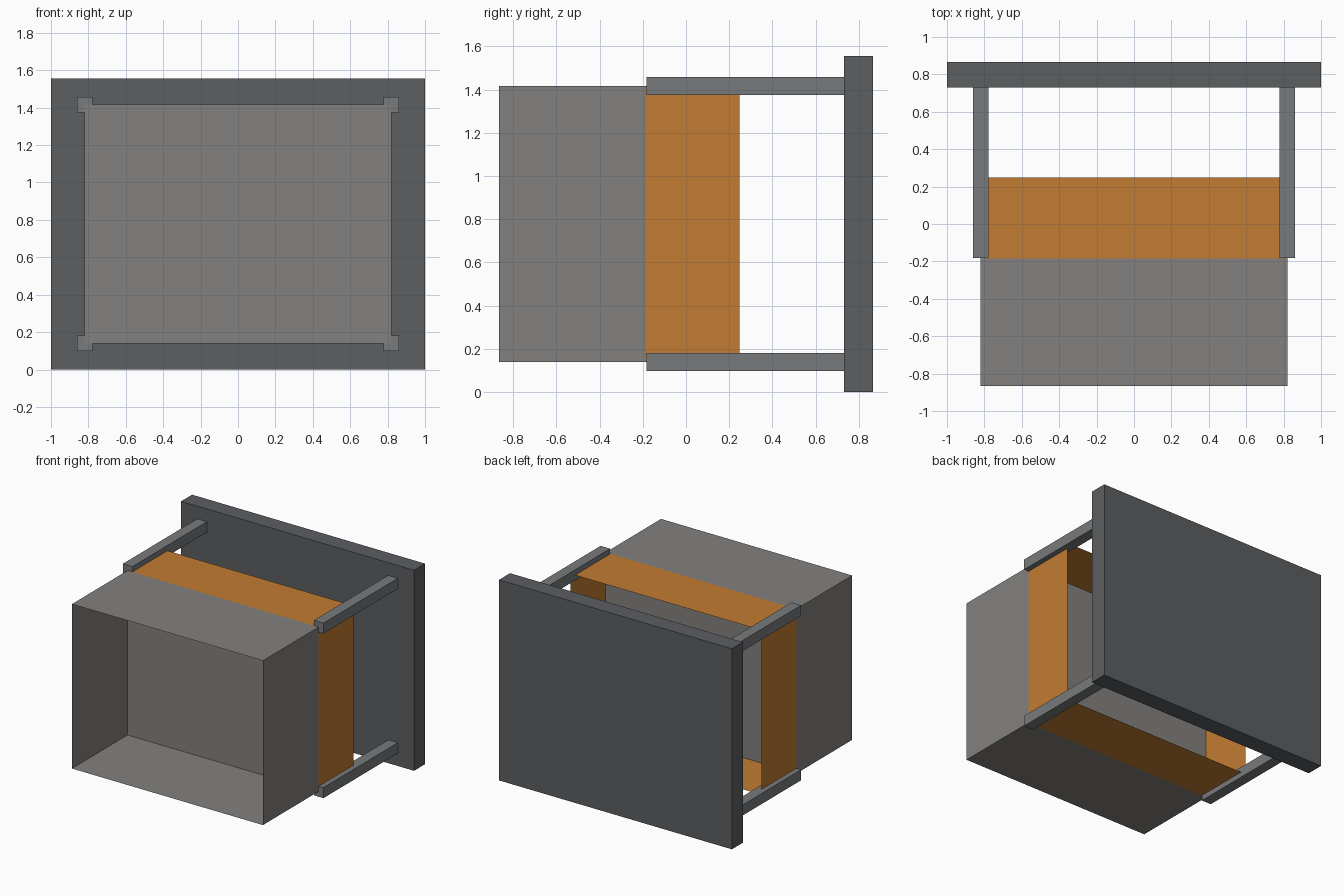
import bpy, bmesh
from mathutils import Vector

if "Cube" in bpy.data.objects:
    bpy.data.objects.remove(bpy.data.objects["Cube"])


def paint(name, r, g, b):
    mat = bpy.data.materials.new(name)
    mat.diffuse_color = (r, g, b, 1)
    mat.use_nodes = True
    mat.node_tree.nodes["Principled BSDF"].inputs["Base Color"].default_value = mat.diffuse_color
    return mat


def box(name, lo, hi, material, open_sides=()):
    """Axis-aligned box from corner to corner; faces pointing along open_sides are removed."""
    lo, hi = Vector(lo), Vector(hi)
    bm = bmesh.new()
    bmesh.ops.create_cube(bm, size=1)
    bm.normal_update()
    sides = [Vector(s) for s in open_sides]
    gone = [f for f in bm.faces if any(f.normal.dot(s) > 0.9 for s in sides)]
    bmesh.ops.delete(bm, geom=gone, context='FACES')
    bmesh.ops.scale(bm, vec=hi - lo, verts=bm.verts)
    bmesh.ops.translate(bm, vec=(lo + hi) / 2, verts=bm.verts)
    mesh = bpy.data.meshes.new(name)
    bm.to_mesh(mesh)
    bm.free()
    mesh.materials.append(material)
    obj = bpy.data.objects.new(name, mesh)
    bpy.context.collection.objects.link(obj)
    return obj


FRONT, BACK = (0, -1, 0), (0, 1, 0)
MID_Z = 0.778
Y_FRONT, Y_JOIN, Y_SLEEVE, Y_PLATE, Y_BACK = -0.865, -0.184, 0.248, 0.73, 0.865
HALF_W, HALF_H = 0.82, 0.638

orange = paint("orange", 0.535, 0.20, 0.032)
dark_grey = paint("dark_grey", 0.107, 0.112, 0.12)
mid_grey = paint("mid_grey", 0.188, 0.195, 0.202)
warm_grey = paint("warm_grey", 0.227, 0.22, 0.209)

# Back plate
box("back_plate", (-1, Y_PLATE, 0), (1, Y_BACK, 2 * MID_Z), dark_grey)

# Thin-walled bin, open to the front
box("open_bin", (-HALF_W, Y_FRONT, MID_Z - HALF_H), (HALF_W, Y_JOIN, MID_Z + HALF_H),
    warm_grey, [FRONT])

# Orange sleeve behind the bin, open at both ends
box("orange_sleeve", (-HALF_W, Y_JOIN, MID_Z - HALF_H), (HALF_W, Y_SLEEVE, MID_Z + HALF_H),
    orange, [FRONT, BACK])

# Four corner rods joining bin and plate, starting just behind the bin
R = 0.041
for sx, side in ((-1, "left"), (1, "right")):
    for sz, level in ((-1, "lower"), (1, "upper")):
        x, z = sx * HALF_W, MID_Z + sz * HALF_H
        box(f"{level}_{side}_rod", (x - R, Y_JOIN + 0.002, z - R), (x + R, Y_PLATE, z + R), mid_grey)
